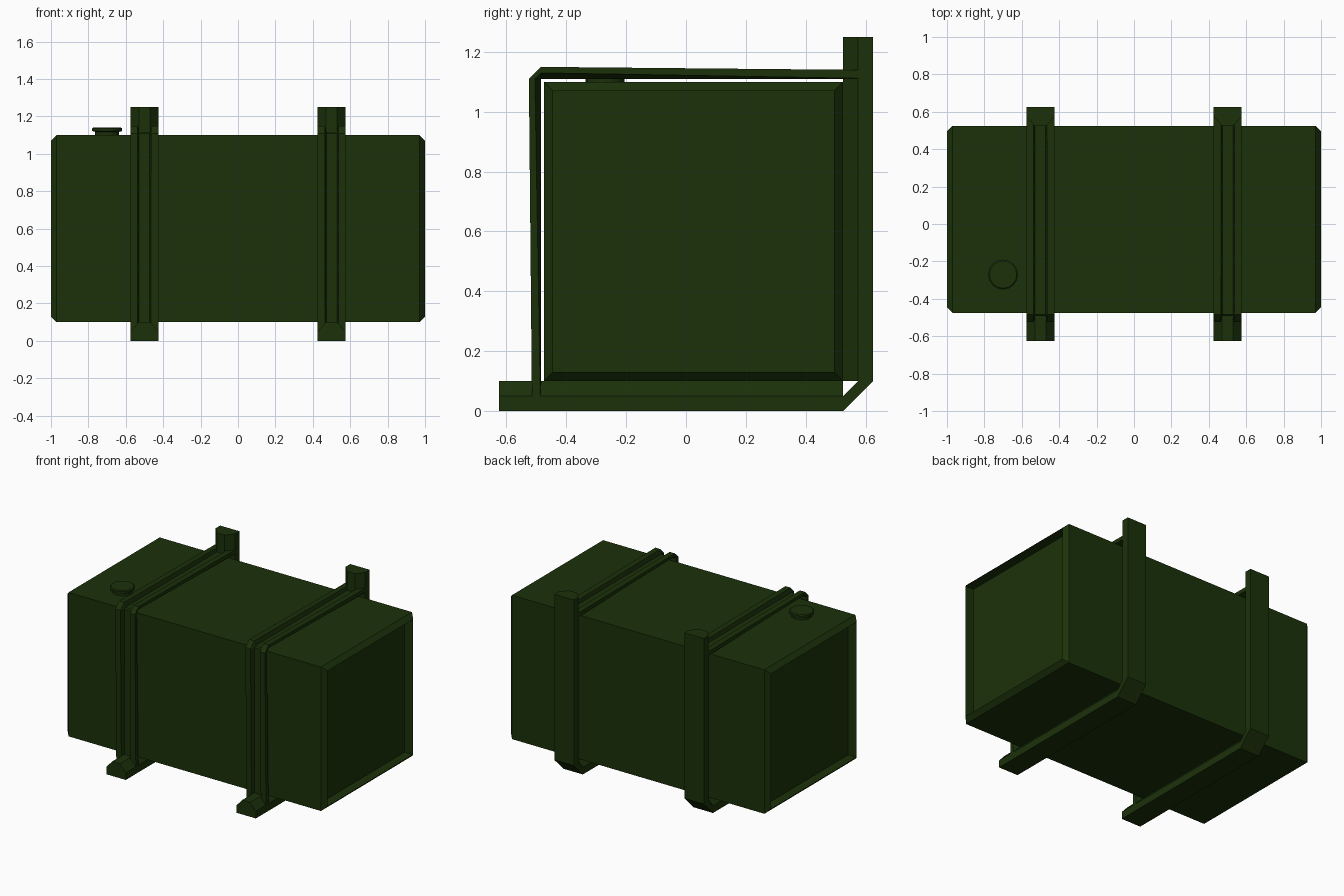
import bpy, bmesh, math

if "Cube" in bpy.data.objects:
    bpy.data.objects.remove(bpy.data.objects["Cube"])

green = bpy.data.materials.new("dark_green_paint")
green.diffuse_color = (0.011, 0.031, 0.003, 1)
green.use_nodes = True
green.node_tree.nodes["Principled BSDF"].inputs["Base Color"].default_value = green.diffuse_color


def loft(bm, rings, caps=True):
    """Skin a series of equal-length closed rings, optionally capped."""
    vs = [[bm.verts.new(p) for p in r] for r in rings]
    n = len(rings[0])
    for a, b in zip(vs, vs[1:]):
        for i in range(n):
            j = (i + 1) % n
            bm.faces.new((a[i], a[j], b[j], b[i]))
    if caps:
        bm.faces.new(vs[0])
        bm.faces.new(vs[-1])


def finish(name, bm):
    bmesh.ops.remove_doubles(bm, verts=bm.verts, dist=1e-5)
    bmesh.ops.recalc_face_normals(bm, faces=bm.faces)
    me = bpy.data.meshes.new(name)
    bm.to_mesh(me)
    bm.free()
    me.materials.append(green)
    ob = bpy.data.objects.new(name, me)
    bpy.context.collection.objects.link(ob)
    return ob


# Tank: box with chamfered end rims and recessed end panels
bm = bmesh.new()
half = [(.97, 0), (1, .03), (.935, .03)]
rings = []
for x, i in [(-x, i) for x, i in reversed(half)] + half:
    y0, y1, z0, z1 = -.475 + i, .525 - i, .1 + i, 1.1 - i
    rings.append([(x, y0, z0), (x, y1, z0), (x, y1, z1), (x, y0, z1)])
loft(bm, rings)
finish("tank_body", bm)

# Filler cap: narrow neck with a wider lid, turned around its axis
bm = bmesh.new()
seg = 16
rings = [[(-.7 + r * math.cos(2 * math.pi * k / seg),
           -.27 + r * math.sin(2 * math.pi * k / seg), z) for k in range(seg)]
         for r, z in ((.065, 1.09), (.065, 1.118), (.08, 1.122), (.08, 1.136), (.073, 1.141))]
loft(bm, rings)
finish("filler_cap", bm)

# Bracket section (across, depth): flat slab with a tapered ridge facing the tank
section = [(-.075, 0), (.075, 0), (.075, .05), (.03, .1), (-.03, .1), (-.075, .05)]


def strap_ring(cx, y, z, n, h, low):
    """Grooved strap section, two rails and a web, standing off along normal n."""
    prof = [(-.075, h), (-.036, h), (-.028, .008), (.028, .008), (.036, h), (.075, h),
            (.075, low), (.035, 0), (-.035, 0), (-.075, low)]
    return [(cx + u, y + n[0] * d, z + n[1] * d) for u, d in prof]


for side, cx in (("left", -.5), ("right", .5)):
    # L-shaped bracket: floor bar, upright post and a mitred slab joining them
    bm = bmesh.new()
    loft(bm, [[(cx + u, y, d) for u, d in section] for y in (-.625, .525)])
    loft(bm, [[(cx + u, .625 - d, z) for u, d in section] for z in (.1, 1.25)])
    a, b = cx - .075, cx + .075
    loft(bm, [[(a, .525, 0), (b, .525, 0), (b, .525, .05), (a, .525, .05)],
              [(a, .625, .1), (b, .625, .1), (b, .575, .1), (a, .575, .1)]], caps=False)
    finish(side + "_bracket", bm)

    # Strap running up the front and back over the top to the post
    bm = bmesh.new()
    loft(bm, [strap_ring(cx, -.485, .05, (-1, 0), .03, .002),
              strap_ring(cx, -.485, 1.11, (-1, 0), .04, .02),
              strap_ring(cx, -.485, 1.11, (0, 1), .04, .02),
              strap_ring(cx, .575, 1.11, (0, 1), .03, .002)])
    finish(side + "_strap", bm)
